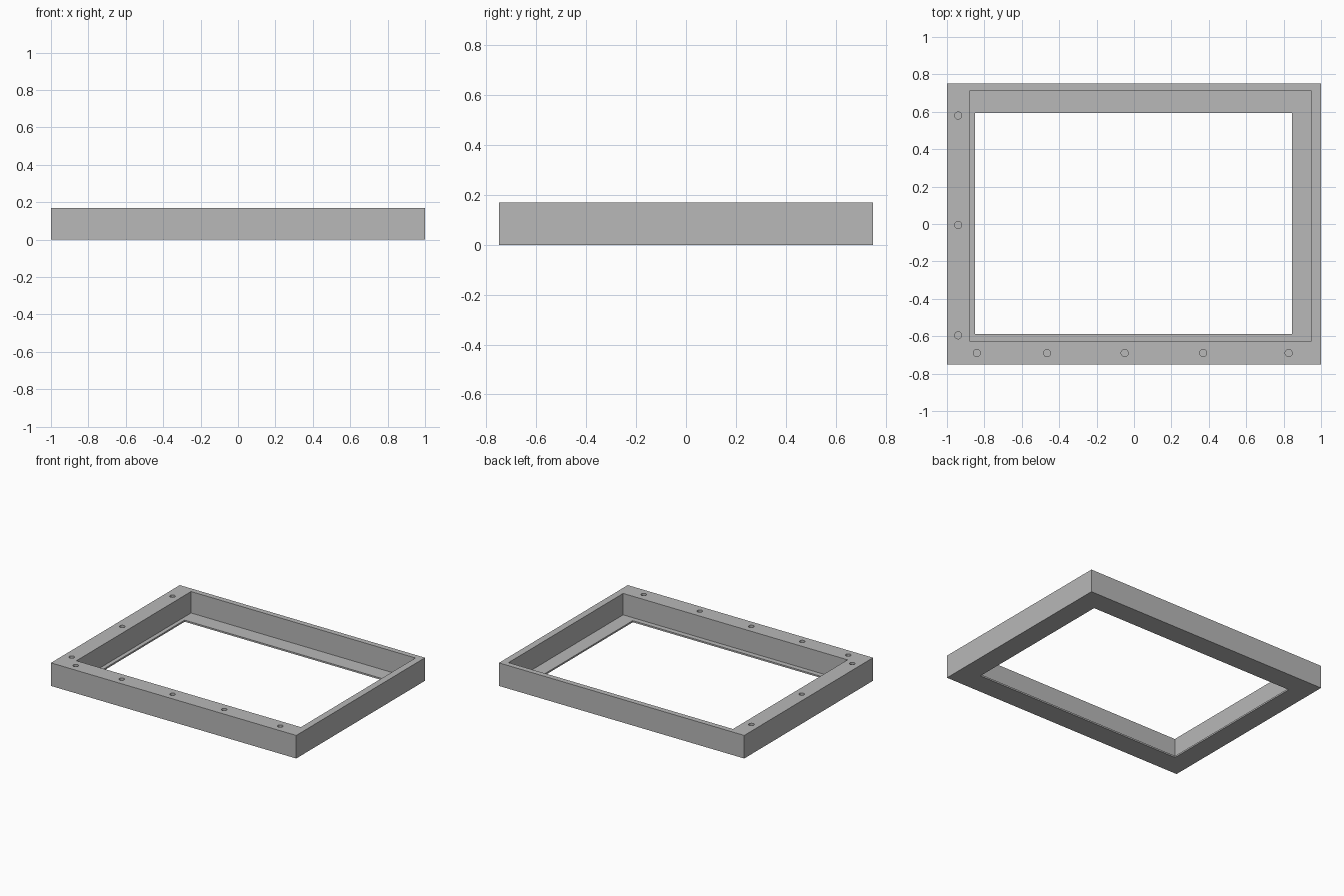
import bpy

cube = bpy.data.objects.get("Cube")
if cube:
    bpy.data.objects.remove(cube, do_unlink=True)

HEIGHT = 0.17
LIP = 0.012          # thickness of the bottom ledge
HOLE_RADIUS = 0.019

grey = bpy.data.materials.new("plain grey")
grey.use_nodes = True
colour = (0.48, 0.48, 0.48, 1)
grey.diffuse_color = colour
grey.node_tree.nodes["Principled BSDF"].inputs["Base Color"].default_value = colour


def box(name, x0, x1, y0, y1, z0, z1):
    bpy.ops.mesh.primitive_cube_add(
        size=1, location=((x0 + x1) / 2, (y0 + y1) / 2, (z0 + z1) / 2))
    obj = bpy.context.object
    obj.name = name
    obj.scale = (x1 - x0, y1 - y0, z1 - z0)
    bpy.ops.object.transform_apply(location=True, rotation=False, scale=True)
    obj.data.materials.append(grey)
    return obj


def cut(target, cutter):
    mod = target.modifiers.new("cut", 'BOOLEAN')
    mod.operation = 'DIFFERENCE'
    mod.solver = 'EXACT'
    mod.object = cutter
    bpy.context.view_layer.objects.active = target
    bpy.ops.object.modifier_apply(modifier=mod.name)
    bpy.data.objects.remove(cutter, do_unlink=True)


# Rectangular frame with an off-centre pocket and a narrower opening below
frame = box("frame", -1, 1, -0.75, 0.75, 0, HEIGHT)
cut(frame, box("pocket_cutter", -0.88, 0.95, -0.625, 0.71, LIP, HEIGHT + 0.1))
cut(frame, box("opening_cutter", -0.85, 0.845, -0.587, 0.593, -0.1, HEIGHT + 0.1))

# Blind screw holes along the two wide rails
left_rail = [(-0.94, y) for y in (-0.595, -0.005, 0.58)]
front_rail = [(x, -0.69) for x in (-0.84, -0.465, -0.05, 0.37, 0.827)]
for x, y in left_rail + front_rail:
    bpy.ops.mesh.primitive_cylinder_add(
        vertices=32, radius=HOLE_RADIUS, depth=HEIGHT,
        location=(x, y, LIP + HEIGHT / 2))
    hole = bpy.context.object
    hole.name = "hole_cutter"
    hole.data.materials.append(grey)
    cut(frame, hole)

# Smooth hole walls, sharp corners
bpy.ops.object.select_all(action='DESELECT')
frame.select_set(True)
bpy.context.view_layer.objects.active = frame
bpy.ops.object.shade_smooth_by_angle()
